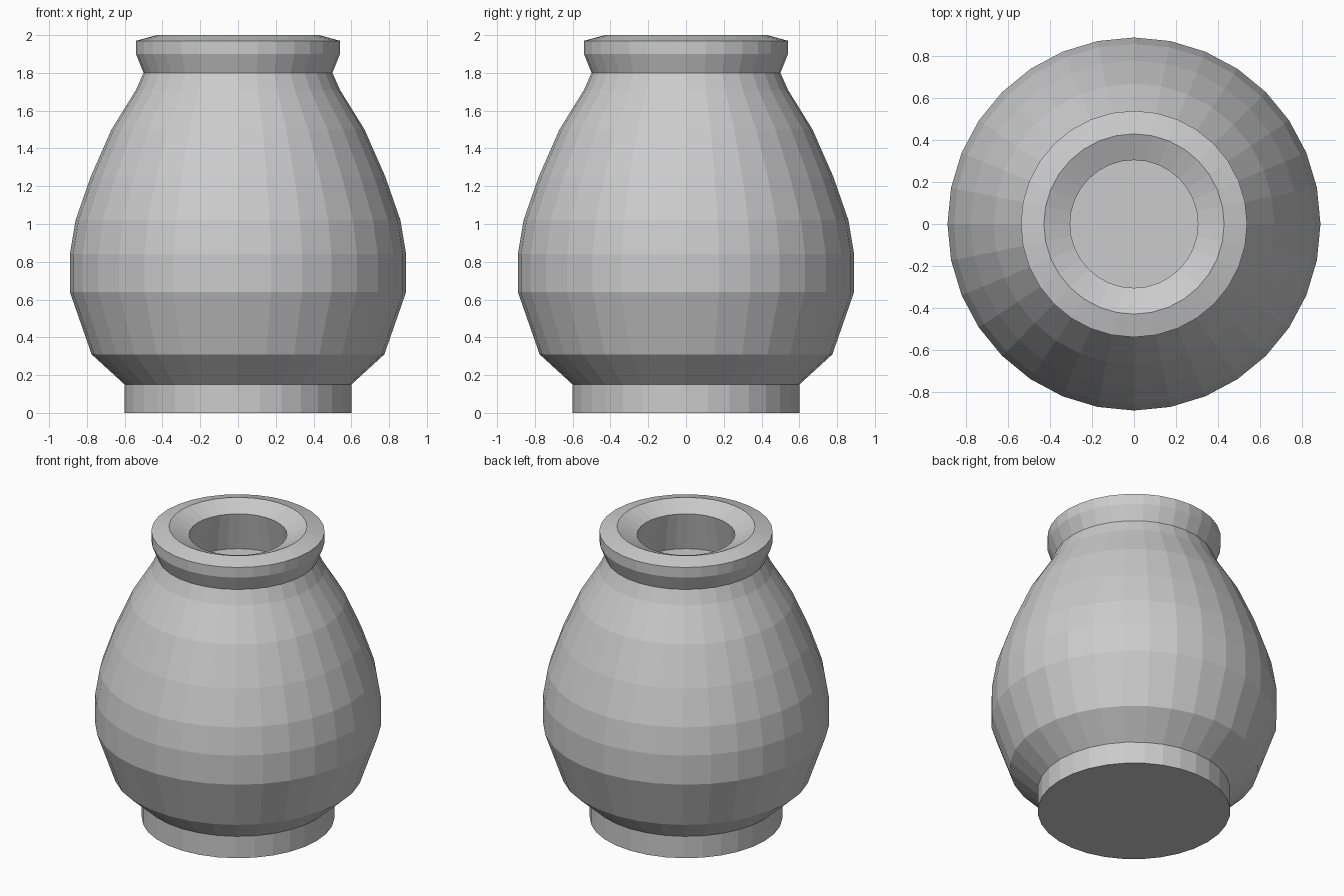
import bpy
import bmesh
from math import cos, sin, tau

SIDES = 32

cube = bpy.data.objects.get("Cube")
if cube:
    bpy.data.objects.remove(cube, do_unlink=True)

# One plain clay colour
clay = bpy.data.materials.new("grey_clay")
clay.use_nodes = True
grey = (0.6, 0.6, 0.6, 1)
clay.diffuse_color = grey
clay.node_tree.nodes["Principled BSDF"].inputs["Base Color"].default_value = grey


def lathe(name, profile):
    """Spin (radius, height) points into a faceted surface, capping both ends."""
    bm = bmesh.new()
    rings = [[bm.verts.new((r * cos(tau * i / SIDES), r * sin(tau * i / SIDES), z))
              for i in range(SIDES)] for r, z in profile]
    for low, high in zip(rings, rings[1:]):
        for i in range(SIDES):
            j = (i + 1) % SIDES
            bm.faces.new((low[i], low[j], high[j], high[i]))
    bm.faces.new(rings[0][::-1])
    bm.faces.new(rings[-1])
    mesh = bpy.data.meshes.new(name)
    bm.to_mesh(mesh)
    bm.free()
    mesh.materials.append(clay)
    obj = bpy.data.objects.new(name, mesh)
    bpy.context.collection.objects.link(obj)
    return obj


foot = [(0.6, 0), (0.6, 0.15)]
belly = [(0.775, 0.31), (0.89, 0.64), (0.89, 0.84), (0.86, 1.02),
         (0.78, 1.25), (0.67, 1.5), (0.54, 1.71), (0.5, 1.8)]
rim = [(0.54, 1.9), (0.54, 1.97), (0.43, 2.0)]
# Sloping lip, then a recess that widens down to a flat floor
mouth = [(0.305, 1.945), (0.36, 1.68)]

lathe("pot", foot + belly + rim + mouth)
